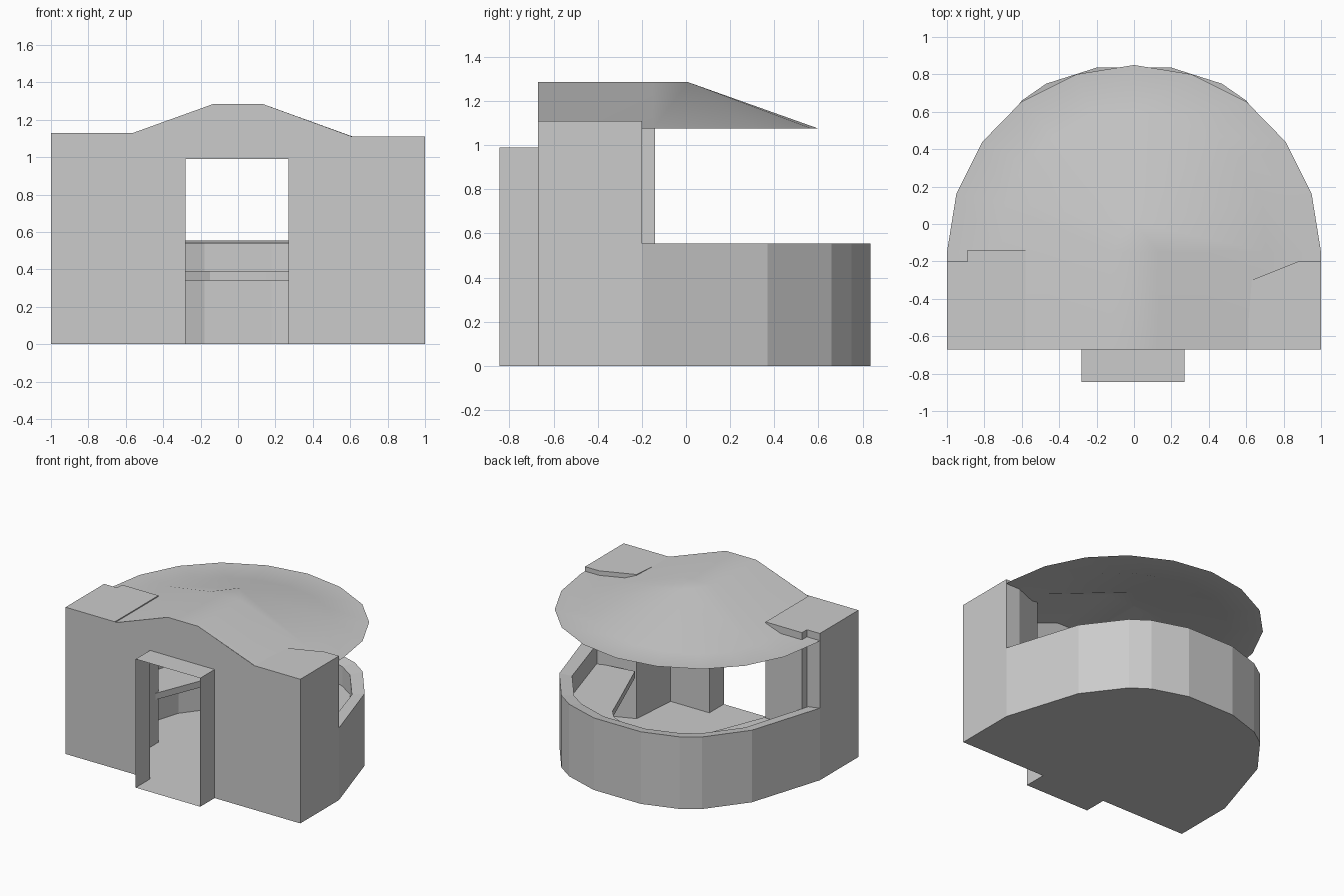
import bpy, bmesh, math

if "Cube" in bpy.data.objects:
    bpy.data.objects.remove(bpy.data.objects["Cube"])


def build(name, verts, faces, smooth=False):
    me = bpy.data.meshes.new(name)
    me.from_pydata(verts, [], faces)
    bm = bmesh.new()
    bm.from_mesh(me)
    bmesh.ops.remove_doubles(bm, verts=bm.verts, dist=0.0005)
    bmesh.ops.recalc_face_normals(bm, faces=bm.faces)
    bm.to_mesh(me)
    bm.free()
    ob = bpy.data.objects.new(name, me)
    bpy.context.collection.objects.link(ob)
    if smooth:
        bpy.ops.object.select_all(action='DESELECT')
        ob.select_set(True)
        bpy.context.view_layer.objects.active = ob
        bpy.ops.object.shade_smooth_by_angle(angle=math.radians(30))
    return ob


def strips(loops, closed=False):
    """Quads between successive equal-length point loops."""
    n = len(loops[0])
    verts = [p for l in loops for p in l]
    faces = []
    for k in range(len(loops) - 1 + closed):
        a, b = k * n, (k + 1) % len(loops) * n
        faces += [(a + i, a + i + 1, b + i + 1, b + i) for i in range(n - 1)]
    return verts, faces


def prism(name, outline, z0, z1):
    n = len(outline)
    verts = [(x, y, z) for z in (z0, z1) for x, y in outline]
    faces = [tuple(range(n))[::-1], tuple(range(n, 2 * n))]
    faces += [(i, (i + 1) % n, n + (i + 1) % n, n + i) for i in range(n)]
    return build(name, verts, faces)


def mirrored(half):
    """Right-hand half (front to back) continued round to the left front."""
    return half + [(-x, y) for x, y in reversed(half) if x > 0]


def at(path, z):
    return [(x, y, z) for x, y in path]


# low curved back wall, with a slightly lower inner lip
outer = mirrored([(1, -.2), (.82, .37), (.6, .66), (.47, .75), (.2, .836)])
inner = mirrored([(.9, -.2), (.74, .33), (.54, .59), (.42, .67), (.18, .75)])
build("low_wall", *strips([at(outer, 0), at(outer, .555), at(inner, .54), at(inner, 0)]))

# bench running round the inside
seat = mirrored([(.61, -.25), (.43, .2), (.36, .38), (.3, .45), (.15, .52)])
back = [(x * 1.02, y * 1.02) for x, y in inner]
build("bench", *strips([at(back, .34), at(back, .39), at(seat, .39), at(seat, .34)], True))

# floor, including the porch
D0, D1, F, P = -.28, .27, -.67, -.845
floor = outer + [(-1, F), (D0, F), (D0, P), (D1, P), (D1, F), (1, F)]
build("floor", at(floor, 0), [tuple(range(len(floor)))])

# front wall with a doorway
front = [(-1, 0), (-1, 1.13), (-.56, 1.13), (-.13, 1.285), (.13, 1.285), (.61, 1.11),
         (1, 1.11), (1, 0), (D1, 0), (D1, .99), (D0, .99), (D0, 0)]
build("front_wall", [(x, F, z) for x, z in front],
      [(0, 1, 2, 10, 11), (2, 3, 4, 5, 9, 10), (5, 6, 7, 8, 9)])

# thin porch hood
frame = [(D0, 0), (D0, .99), (D1, .99), (D1, 0)]
build("porch", *strips([[(x, y, z) for x, z in frame] for y in (P, F)]))

# corner blocks at either side
prism("left_block", [(-1, F), (-.58, F), (-.58, -.14), (-.89, -.14), (-.89, -.2), (-1, -.2)], 0, 1.13)
prism("right_block", [(1, F), (1, -.2), (.88, -.2), (.63, -.3), (.6, F)], 0, 1.11)

# roof: vaulted front, half cone behind, flat brim
EAVE, TOP = 1.075, 1.285
brim = mirrored([(1, F), (1, -.15), (.95, .16), (.81, .44), (.6, .655), (.31, .8), (0, .85)])
knee, ridge = [], []
for x, y in brim:
    side = math.copysign(1, x)
    if y < 0:
        knee.append((side * .71, y))
        ridge.append((side * .13, min(y, -.11)))
    else:
        t = math.atan2(y / .85, x)
        knee.append((.7 * math.cos(t), .6 * math.sin(t)))
        ridge.append((0, .01))
v, f = strips([at(brim, EAVE), at(knee, EAVE), at(ridge, TOP)])
n = len(brim)
r = 2 * n
f += [(r, r + 1, r + n - 2, r + n - 1), (r + 1, r + 2, r + n - 2)]
build("roof", v, f, smooth=True)
